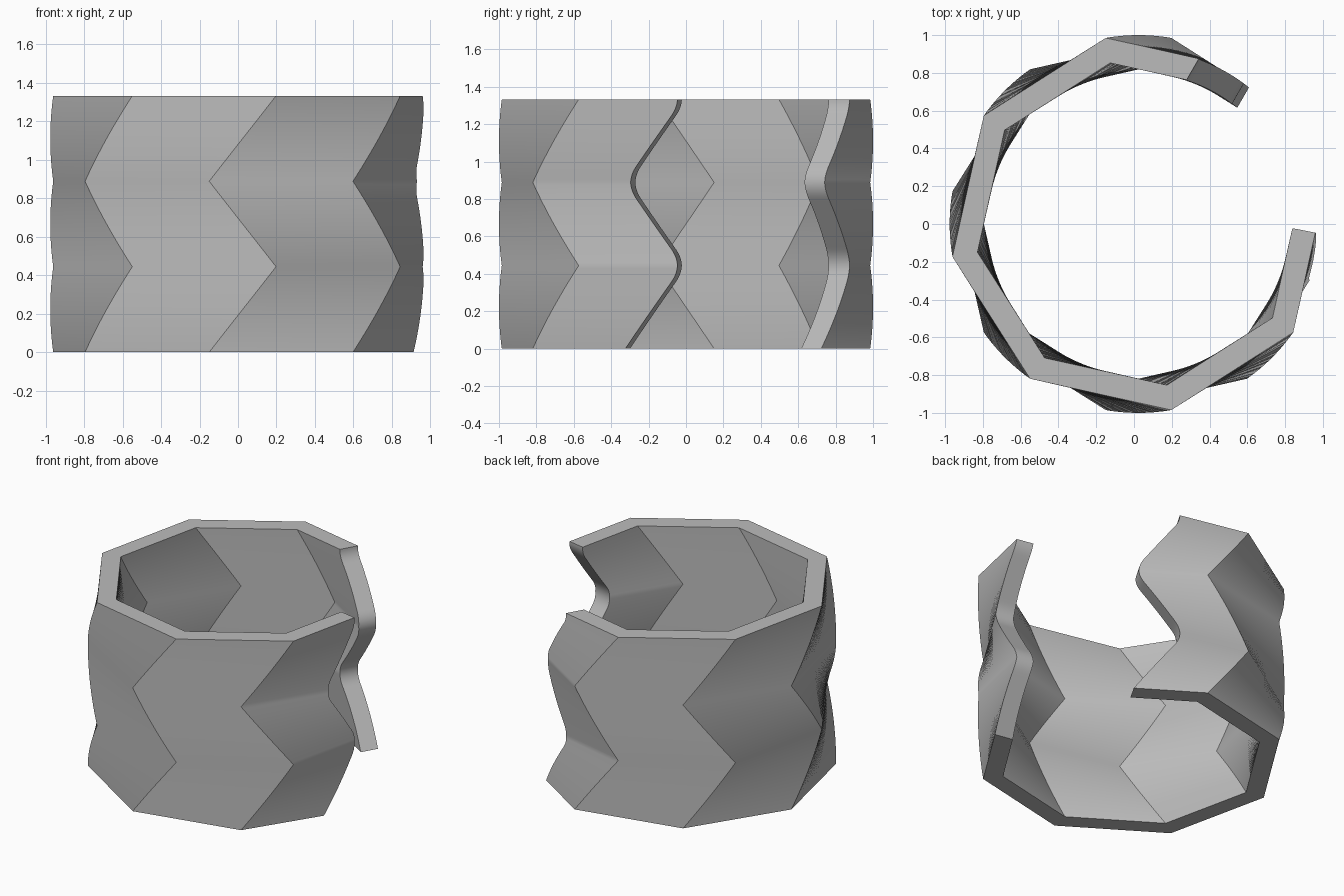
import bpy, bmesh, math
from mathutils import Vector

if "Cube" in bpy.data.objects:
    bpy.data.objects.remove(bpy.data.objects["Cube"])

HEIGHT, SEGMENTS, STEPS = 1.333, 3, 30
SEG_H = HEIGHT / SEGMENTS
CENTER_X = 0.024                 # the open side shifts the ring off centre
R_OUT, R_IN = 1.0, 0.866         # octagon corner radii
TWIST = 10                       # degrees each way


def zigzag(z):
    """1 at the top, -1 one segment lower, and so on."""
    t = (HEIGHT - z) / SEG_H
    k = int(t + 1e-9)
    f = t - k
    return 1 - 2 * f if k % 2 == 0 else 2 * f - 1


def rounded_zigzag(z, w=0.4):
    """Zigzag with rounded turns; straight at the bottom end."""
    v = zigzag(z)
    d = (1 - abs(v)) / 2          # distance to nearest turn, in segments
    if d < w / 2 and z > SEG_H / 2:
        v = math.copysign(1 - 2 * (d * d / w + w / 4), v)
    return v


def polar(r, deg):
    a = math.radians(deg)
    return Vector((r * math.cos(a), r * math.sin(a)))


def cut(a, b, direction, offset):
    """Point where edge a-b meets a line of given direction and offset."""
    n = polar(1, direction + 90)
    t = (offset - a.dot(n)) / (b - a).dot(n)
    return a + (b - a) * t


def section(r, z):
    """Open octagon at height z, running from one gap end to the other."""
    phase = TWIST * zigzag(z)
    s = rounded_zigzag(z)
    v = [polar(r, phase - 45 * i) for i in range(8)]
    start = cut(v[0], v[1], -11, 0.008 + 0.157 * s)
    end = cut(v[6], v[7], 60, 0.025 + 0.17 * s)
    return [start] + v[1:7] + [end]


# Folded octagonal cuff with an open side
bm = bmesh.new()
rows = []
for i in range(SEGMENTS * STEPS + 1):
    z = HEIGHT * i / (SEGMENTS * STEPS)
    loops = section(R_OUT, z), section(R_IN, z)[::-1]
    rows.append([bm.verts.new((p.x + CENTER_X, p.y, z)) for l in loops for p in l])

# Outer wall, inner wall and the two gap ends
n = len(rows[0])
for low, high in zip(rows, rows[1:]):
    for j in range(n):
        k = (j + 1) % n
        bm.faces.new((low[j], low[k], high[k], high[j]))

# Rims at the bottom and top
for row in (rows[0], rows[-1]):
    for j in range(n // 2 - 1):
        bm.faces.new((row[j], row[j + 1], row[n - 2 - j], row[n - 1 - j]))
bmesh.ops.recalc_face_normals(bm, faces=bm.faces)

mesh = bpy.data.meshes.new("folded_cuff")
bm.to_mesh(mesh)
bm.free()
gray = bpy.data.materials.new("plain gray")
gray.diffuse_color = (0.5, 0.5, 0.5, 1)
gray.use_nodes = True
gray.node_tree.nodes["Principled BSDF"].inputs["Base Color"].default_value = gray.diffuse_color
mesh.materials.append(gray)

cuff = bpy.data.objects.new("folded_cuff", mesh)
bpy.context.collection.objects.link(cuff)
bpy.context.view_layer.objects.active = cuff
cuff.select_set(True)
bpy.ops.object.shade_smooth_by_angle(angle=math.radians(20))
